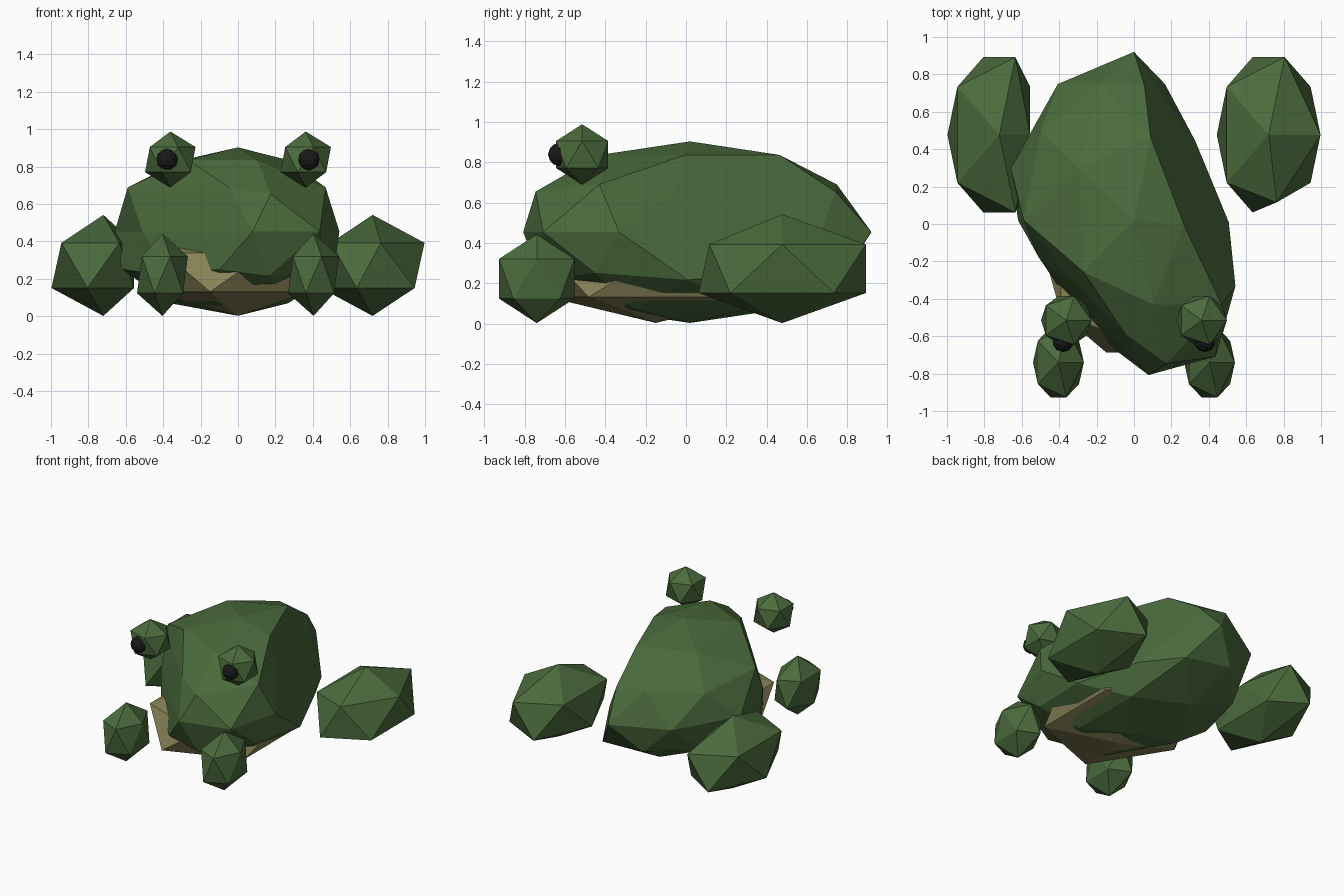
import bpy, bmesh
from mathutils import Vector

if "Cube" in bpy.data.objects:
    bpy.data.objects.remove(bpy.data.objects["Cube"])


def material(name, rgb):
    m = bpy.data.materials.new(name)
    m.diffuse_color = (*rgb, 1)
    m.use_nodes = True
    m.node_tree.nodes["Principled BSDF"].inputs["Base Color"].default_value = m.diffuse_color
    return m


GREEN = material("moss_green", (0.070, 0.147, 0.046))
TAN = material("belly_tan", (0.245, 0.222, 0.095))
BLACK = material("pupil_black", (0.010, 0.010, 0.010))


def faceted_ball(name, centre, radii, mat, subdiv=1, shape=None, finish=None):
    """Flat-shaded icosphere; shape warps unit directions, finish moves final points."""
    bm = bmesh.new()
    bmesh.ops.create_icosphere(bm, subdivisions=subdiv, radius=1)
    for v in bm.verts:
        d = v.co.normalized()
        if shape:
            d = shape(d)
        p = Vector(c + r * k for c, r, k in zip(centre, radii, d))
        v.co = finish(p) if finish else p
    bmesh.ops.recalc_face_normals(bm, faces=bm.faces)
    mesh = bpy.data.meshes.new(name)
    bm.to_mesh(mesh)
    bm.free()
    mesh.materials.append(mat)
    obj = bpy.data.objects.new(name, mesh)
    bpy.context.collection.objects.link(obj)
    return obj


def body_shape(d):
    """Lopsided trunk: fuller back left flank and front right cheek."""
    x, y, z = d
    if x < -0.1 and y > -0.1:                   # back left flank
        return Vector((x * 1.10, y, z))
    if 0.5 < z < 0.6:                           # shoulder ring
        return Vector((x * 1.08, y, z))
    if abs(z) < 0.1 and x > 0.9:                # right flank
        return Vector((x * 0.92, y * 1.25, z))
    if abs(z) < 0.1 and x > 0.5 and y < 0:      # front right cheek
        return Vector((x * 1.18, y, z))
    return d


def flatten_sides(p):
    """Press the back right and front left sides onto sloping planes."""
    for n, limit in (
        (Vector((0.935, 0.355, 0)), 0.25 + 0.37 * (0.83 - p.z)),
        (Vector((-0.73, -0.68, 0)), min(0.53, 0.52 + 0.25 * (0.34 - p.z))),
    ):
        p = p - n * max(0, p.dot(n) - limit)
    return p


def right_thigh_shape(d):
    """One upper front corner sits slightly further in."""
    if d.z > 0.3 and d.y < -0.8:
        return Vector((0.14, -0.74, d.z))
    return d


def left_thigh_shape(d):
    """Inner side is flatter."""
    return Vector((min(d.x, 0.53), d.y, d.z))


# Trunk and belly
faceted_ball("body", (0, 0.02, 0.453), (0.63, 0.90, 0.45), GREEN, 2, body_shape, flatten_sides)
faceted_ball("belly", (0, -0.15, 0.235), (0.54, 0.63, 0.232), TAN)

# Legs, eyes and pupils on both sides
for side, label in ((-1, "left"), (1, "right")):
    faceted_ball(f"{label}_hind_leg", (side * 0.72, 0.477, 0.272), (0.31, 0.488, 0.27),
                 GREEN, 1, right_thigh_shape if side > 0 else left_thigh_shape)
    faceted_ball(f"{label}_front_leg", (side * 0.404, -0.74, 0.222), (0.152, 0.22, 0.22), GREEN)
    faceted_ball(f"{label}_eye", (side * 0.362, -0.515, 0.838), (0.151, 0.152, 0.15), GREEN)
    faceted_ball(f"{label}_pupil", (side * 0.379, -0.628, 0.838), (0.058, 0.057, 0.058), BLACK, 2)
